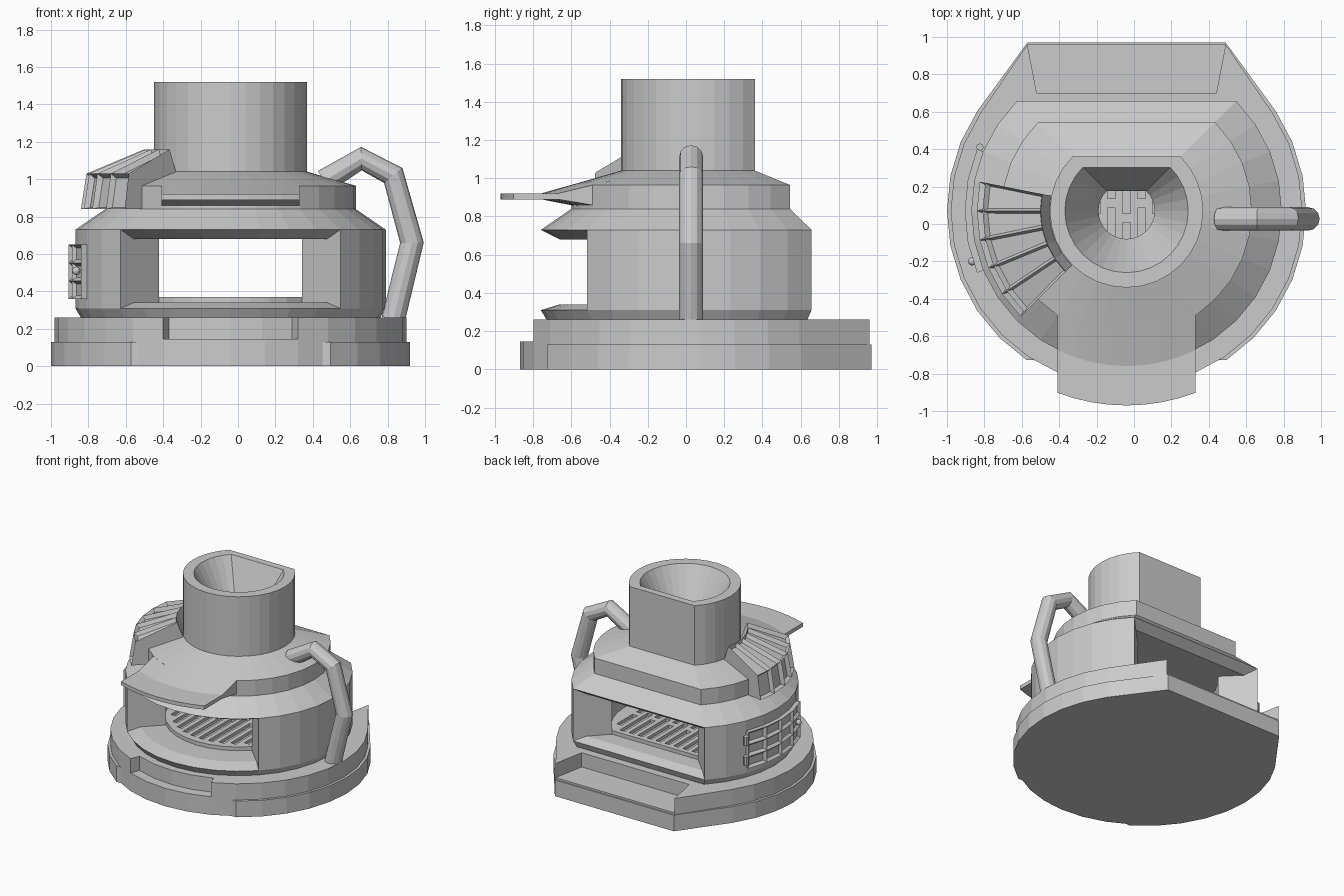
import bpy, bmesh
from math import sin, cos, radians, sqrt

cube = bpy.data.objects.get("Cube")
if cube:
    bpy.data.objects.remove(cube)

AXIS = (-0.04, 0.07, 0)   # shared vertical axis of the round parts
STEP = 11.25              # one facet of a 32 sided circle

grey = bpy.data.materials.new("stone_grey")
grey.use_nodes = True
grey.diffuse_color = (0.6, 0.6, 0.6, 1)
grey.node_tree.nodes["Principled BSDF"].inputs["Base Color"].default_value = (0.6, 0.6, 0.6, 1)


def add(name, bm):
    bmesh.ops.recalc_face_normals(bm, faces=bm.faces)
    mesh = bpy.data.meshes.new(name)
    bm.to_mesh(mesh)
    bm.free()
    mesh.materials.append(grey)
    obj = bpy.data.objects.new(name, mesh)
    obj.location = AXIS
    bpy.context.collection.objects.link(obj)
    return obj


def skin(bm, rings, wrap=False):
    """Join equal closed rings into a solid; returns the side faces in order."""
    rows = [[bm.verts.new(p) for p in ring] for ring in rings]
    pairs = list(zip(rows, rows[1:])) + ([(rows[-1], rows[0])] if wrap else [])
    faces = []
    for a, b in pairs:
        for j in range(len(a)):
            k = (j + 1) % len(a)
            faces.append(bm.faces.new((a[j], a[k], b[k], b[j])))
    if not wrap:
        bm.faces.new(rows[0])
        bm.faces.new(rows[-1])
    return faces


def loft(name, rings, wrap=False):
    bm = bmesh.new()
    skin(bm, rings, wrap)
    return add(name, bm)


def polar(r, deg, z=0.0):
    return (r * cos(radians(deg)), r * sin(radians(deg)), z)


def arc(r, start, count):
    return [polar(r, start + i * STEP) for i in range(count + 1)]


def at(outline, z):
    return [(p[0], p[1], z) for p in outline]


def flat_back(name, profile, wrap=False):
    """Turned part whose rear quarter is a flat chord."""
    return loft(name, [at(arc(r, 135, 24), z) for r, z in profile], wrap)


def sector(bm, profile, start, count):
    return skin(bm, [[polar(r, start + i * STEP, z) for r, z in profile]
                     for i in range(count + 1)])


def recess(bm, faces, width, depth):
    bmesh.ops.recalc_face_normals(bm, faces=bm.faces)
    bmesh.ops.inset_individual(bm, faces=faces, thickness=width, depth=-depth)


# Base: full lower slab, notched upper slab and a side band open at the front
def rear(s, y=0.89):
    return [(0.53 * s, y, 0)]


R = 0.94
sides = 33.75
loft("base_slab", [at(arc(R, 180 - sides, 22) + rear(1) + rear(-1), z) for z in (0, 0.145)])
notched = (arc(R, 180 - sides, 9) + arc(0.86, 247.5, 4) + arc(R, 292.5, 9)
           + rear(1) + [(0.48, 0.63, 0), (-0.48, 0.63, 0)] + rear(-1))
loft("base_notched_slab", [at(notched, z) for z in (0.145, 0.26)])
band = arc(0.96, 270 + sides, 8) + rear(1, 0.9) + rear(-1, 0.9) + arc(0.96, 180 - sides, 8)
loft("base_band", [at(band, z) for z in (0, 0.13)])

# Furnace floor, side walls and upper shell
flat_back("furnace_floor", [(0.80, 0.26), (0.83, 0.31), (0.73, 0.34)])
wall = [(0.54, 0.31), (0.83, 0.31), (0.83, 0.73), (0.54, 0.73)]
for name, start in (("left_wall", -45), ("right_wall", 135)):
    bm = bmesh.new()
    sector(bm, wall, start, 8)
    add(name, bm)
flat_back("upper_shell", [(0.15, 0.68), (0.73, 0.68), (0.83, 0.73),
                          (0.67, 0.84), (0.15, 0.84)], True)
flat_back("lid", [(0.15, 0.84), (0.67, 0.84), (0.67, 0.965),
                  (0.41, 1.04), (0.15, 1.04)], True)
flat_back("chimney", [(0.15, 1.04), (0.41, 1.04), (0.41, 1.52),
                      (0.33, 1.52), (0.15, 1.2)], True)

# Round grate with staggered slots
grate = flat_back("grate", [(0.54, 0.335), (0.54, 0.37)])
bm = bmesh.new()
for i in range(-5, 6):
    x = i * 0.08
    end = sqrt(0.48 ** 2 - x * x)
    mid = 0.04 if i % 2 else -0.04
    for y0, y1 in ((-end, mid - 0.025), (mid + 0.025, min(end, 0.34))):
        slot = [(x - 0.022, y0), (x + 0.022, y0), (x + 0.022, y1), (x - 0.022, y1)]
        skin(bm, [at(slot, z) for z in (0.345, 0.4)])
cutter = add("slot_cutter", bm)
cutter.hide_render = True
cutter.hide_viewport = True
cut = grate.modifiers.new("slots", "BOOLEAN")
cut.operation = "DIFFERENCE"
cut.solver = "EXACT"
cut.object = cutter

# Front visor: the lid cone continued to a flat tongue with straight sides
visor = [(0.6, 0.985), (0.83, 0.92), (1.04, 0.92), (1.04, 0.89), (0.83, 0.89), (0.6, 0.845)]
columns = [0.37 * i / 4 for i in range(-4, 5)]
loft("visor", [[(x, -sqrt(r * r - x * x), z) for r, z in visor] for x in columns])

# Louvred vent hood on the right shoulder
hood = [(0.41, 1.03), (0.46, 1.16), (0.77, 1.03), (0.80, 0.84), (0.64, 0.84)]
bm = bmesh.new()
faces = sector(bm, hood, 168.75, 5)
recess(bm, [f for i, f in enumerate(faces) if i % len(hood) in (1, 2)], 0.02, 0.03)
add("vent_hood", bm)

# Curved side door with small panes, hinges and a knob
door = [(0.865, 0.36), (0.865, 0.457), (0.865, 0.553), (0.865, 0.65), (0.82, 0.65), (0.82, 0.36)]
bm = bmesh.new()
faces = sector(bm, door, 157.5, 4)
recess(bm, [f for i, f in enumerate(faces) if i % len(door) < 3], 0.026, 0.02)
add("side_door", bm)
hx, hy, _ = polar(0.855, 156.5)
for name, z in (("lower_hinge", 0.39), ("upper_hinge", 0.55)):
    pin = [(hx + p[0], hy + p[1], 0) for p in (polar(0.02, a) for a in range(0, 360, 45))]
    loft(name, [at(pin, h) for h in (z, z + 0.07)])
bm = bmesh.new()
bmesh.ops.create_uvsphere(bm, u_segments=12, v_segments=8, radius=0.022)
knob = add("door_knob", bm)
knob.location = (-0.865, -0.2, 0.51)

# Bent side pipe
curve = bpy.data.curves.new("side_pipe", "CURVE")
curve.dimensions = "3D"
curve.bevel_depth = 0.063
curve.bevel_resolution = 4
curve.use_fill_caps = True
path = [(0.46, 0.99), (0.66, 1.11), (0.83, 1.02), (0.93, 0.66), (0.83, 0.25)]
spline = curve.splines.new("POLY")
spline.points.add(len(path) - 1)
for point, (x, z) in zip(spline.points, path):
    point.co = (x, 0.027, z, 1)
spline.use_smooth = False
curve.materials.append(grey)
bpy.context.collection.objects.link(bpy.data.objects.new("side_pipe", curve))
